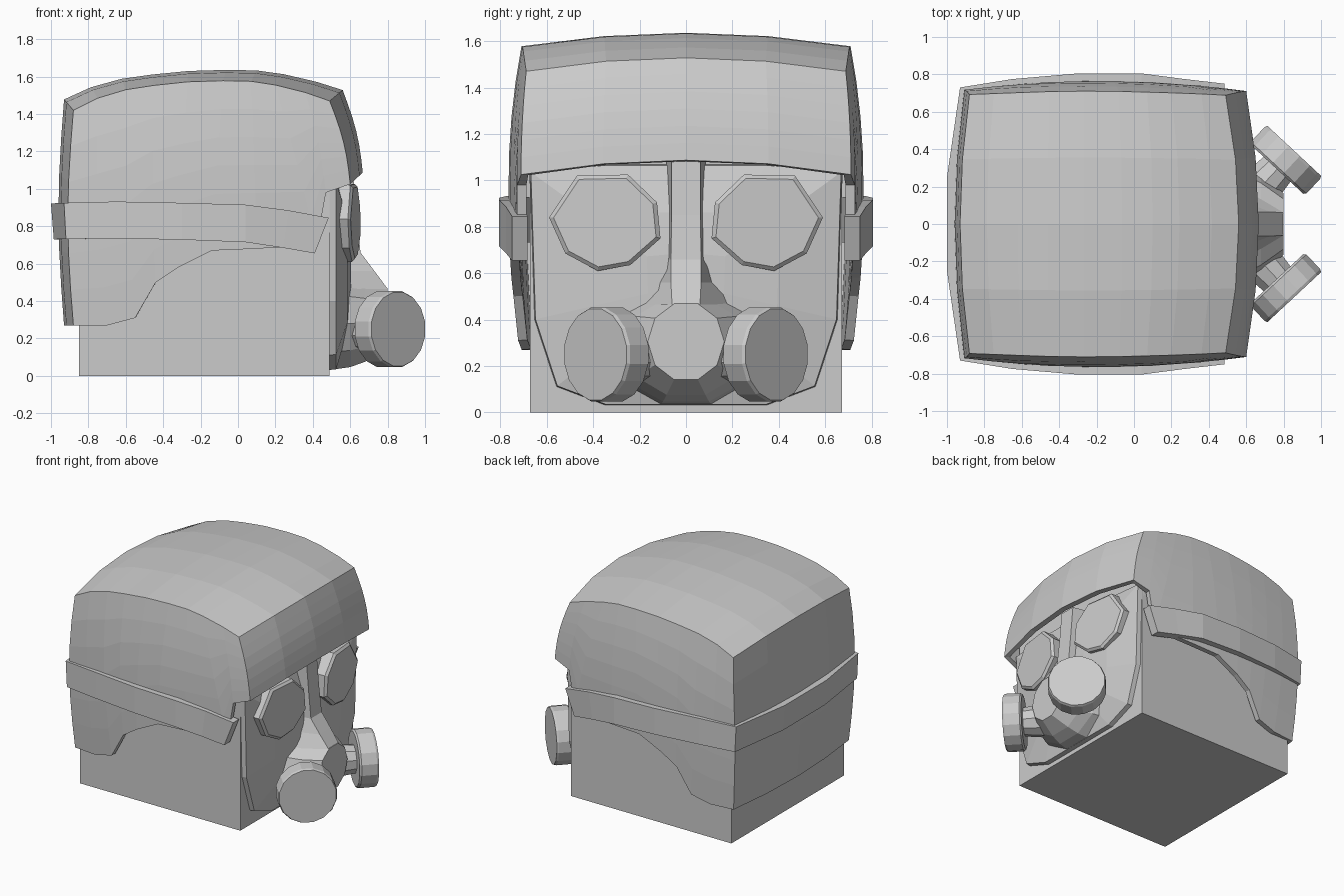
import bpy, bmesh, math
from mathutils import Vector

if "Cube" in bpy.data.objects:
    bpy.data.objects.remove(bpy.data.objects["Cube"])


def finish(name, bm):
    bmesh.ops.remove_doubles(bm, verts=bm.verts, dist=0.0005)
    bmesh.ops.recalc_face_normals(bm, faces=bm.faces)
    me = bpy.data.meshes.new(name)
    bm.to_mesh(me)
    bm.free()
    ob = bpy.data.objects.new(name, me)
    bpy.context.collection.objects.link(ob)
    return ob


def loft(name, rings):
    """Closed rings of equal length joined in order, capped at both ends."""
    bm = bmesh.new()
    vs = [[bm.verts.new(p) for p in r] for r in rings]
    n = len(rings[0])
    for a, b in zip(vs, vs[1:]):
        for i in range(n):
            j = (i + 1) % n
            bm.faces.new((a[i], a[j], b[j], b[i]))
    bm.faces.new(vs[0])
    bm.faces.new(vs[-1])
    return finish(name, bm)


def add_grid(bm, rows):
    vs = [[bm.verts.new(p) for p in r] for r in rows]
    for a, b in zip(vs, vs[1:]):
        for i in range(len(a) - 1):
            bm.faces.new((a[i], a[i + 1], b[i + 1], b[i]))


def drum(name, start, direction, radii_steps, sides):
    """Turned part: (distance along axis, radius) steps, axis in the xy plane."""
    d = Vector(direction).normalized()
    side = Vector((-d.y, d.x, 0))
    rings = []
    for t, r in radii_steps:
        rings.append([Vector(start) + d * t + side * (r * math.cos(a)) + Vector((0, 0, r * math.sin(a)))
                      for a in [2 * math.pi * (i + .5) / sides for i in range(sides)]])
    return loft(name, rings)


# Head block
loft("head", [[(x, y, z) for x, y in ((-.85, -.672), (.49, -.672), (.49, .672), (-.85, .672))]
              for z in (0, 1.3)])

# Helmet shell: bulged sides, then ribs over the back, top and brow
low = [(-.88, .27), (-.7, .27), (-.55, .31), (-.44, .5), (-.32, .58),
       (-.14, .67), (.1, .68), (.42, .70), (.47, .98), (.60, 1.025)]
top = [(-.88, 1.42), (-.75, 1.485), (-.6, 1.53), (-.45, 1.553), (-.27, 1.572),
       (-.08, 1.578), (.07, 1.575), (.2, 1.555), (.36, 1.515), (.49, 1.47)]
N, M = len(low) - 1, 6


def side_point(u, v):
    t = v / M
    x = low[u][0] * (1 - t) + top[u][0] * t + math.sin(math.pi * t) * (.05 * u / N - .03)
    z = low[u][1] * (1 - t) + top[u][1] * t
    xn = (x + .18) / .75
    zn = (z - 1) / (.55 if z > 1 else .9)
    return Vector((x, .665 + .05 * (1 - xn * xn) + .05 * (1 - zn * zn), z))


bm = bmesh.new()
for s in (-1, 1):
    rows = [[side_point(u, v) for v in range(M + 1)] for u in range(N + 1)]
    add_grid(bm, [[(p.x, s * p.y, p.z) for p in r] for r in rows])
path = [(side_point(0, v), (-.05, .06 * v / M)) for v in range(M)]
for u in range(N + 1):
    p = side_point(u, M)
    path.append((p, (-.05 + .12 * u / N, .058)))
path += [(side_point(N, v), (.067, .062)) for v in range(M - 1, -1, -1)]
add_grid(bm, [[(p.x + lx * (1 - k * k), p.y * k, p.z + lz * (1 - k * k)) for k in (-1, -.5, 0, .5, 1)]
              for p, (lx, lz) in path])
helmet = finish("helmet_shell", bm)
sol = helmet.modifiers.new("thickness", "SOLIDIFY")
sol.thickness = .04
sol.offset = -1

# Strap round the sides and back: x top, x bottom, y, z top, z bottom
half = [(.485, .41, .75, .845, .655), (.27, .24, .775, .885, .685), (.04, .04, .805, .915, .715),
        (-.3, -.3, .805, .925, .728), (-.65, -.65, .775, .932, .735), (-.93, -.92, .73, .925, .732),
        (-1, -.985, .25, .922, .73)]
full = [(a, b, -y, c, d) for a, b, y, c, d in half] + half[::-1]
loft("strap", [[(xt, y, zt), (xb, y, zb), (max(xb, -.91), y * .91, zb), (max(xt, -.91), y * .91, zt)]
               for xt, xb, y, zt, zb in full])

# Mask plate, bulging towards the middle
outline = [(.35, .03), (.56, .11), (.655, .4), (.675, 1.04), (.35, 1.07)]
outline += [(-y, z) for y, z in outline[::-1]]
loft("mask_plate", [[(x, y * k, .55 + (z - .55) * k) for y, z in outline]
                    for x, k in ((.47, 1), (.525, .99), (.585, .6), (.605, .25))])

# Nose bridge flowing into the muzzle: z, front half width, base half width, front x
loft("nose_bridge", [[(.5, -wb, z), (xf, -wf, z), (xf, wf, z), (.5, wb, z)]
                     for z, wf, wb, xf in ((1.085, .062, .085, .615), (.85, .062, .085, .635),
                                           (.66, .065, .095, .655), (.56, .065, .15, .73),
                                           (.465, .06, .24, .8))])
loft("muzzle", [[(x, w * math.cos(a), zc + h * math.sin(a))
                 for a in [math.pi * i / 5 for i in range(10)]]
                for x, w, zc, h in ((.5, .36, .28, .26), (.6, .32, .28, .245),
                                    (.68, .27, .285, .22), (.8, .165, .305, .172))])

# Eyepieces and filters, one per side
eye = [(.25, 1.025), (.47, 1.02), (.59, .84), (.52, .685), (.38, .61),
       (.24, .635), (.11, .75), (.125, .905)]
for s, tag in ((-1, "right"), (1, "left")):
    rings = []
    for x, k in ((.48, 1), (.64, 1), (.655, .92)):
        ring = []
        for y, z in eye:
            tilt = .11 * (y - .11) if x > .5 else 0
            ring.append((x - tilt, s * (.35 + (y - .35) * k), .825 + (z - .825) * k))
        rings.append(ring)
    loft("eyepiece_" + tag, rings)
    drum("filter_neck_" + tag, (.66, s * .18, .25), (.68, s * .73, 0), ((0, .12), (.18, .1)), 10)
    drum("filter_" + tag, (.765, s * .292, .25), (.68, s * .73, 0),
         ((0, .195), (.012, .207), (.12, .207), (.135, .2)), 16)
